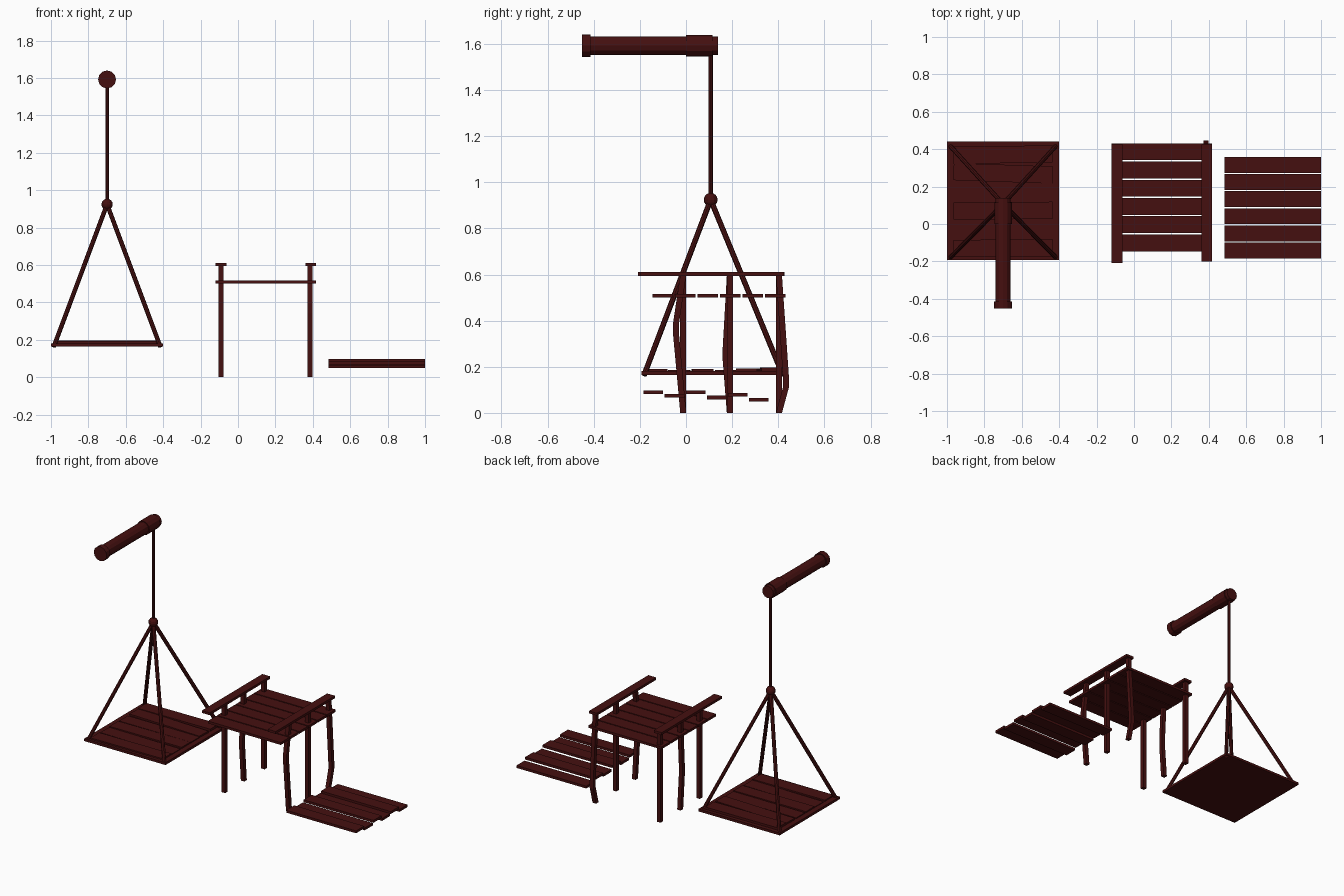
import bpy, bmesh, math
from mathutils import Vector

cube = bpy.data.objects.get("Cube")
if cube:
    bpy.data.objects.remove(cube, do_unlink=True)

wood = bpy.data.materials.new("dark red wood")
wood.use_nodes = True
COLOR = (0.06, 0.005, 0.005, 1)
wood.diffuse_color = COLOR
wood.node_tree.nodes["Principled BSDF"].inputs["Base Color"].default_value = COLOR


def finish(name, bm):
    bmesh.ops.recalc_face_normals(bm, faces=bm.faces)
    mesh = bpy.data.meshes.new(name)
    bm.to_mesh(mesh)
    bm.free()
    mesh.materials.append(wood)
    obj = bpy.data.objects.new(name, mesh)
    bpy.context.collection.objects.link(obj)
    return obj


def box(name, x, y, z, yaw=0):
    """Box from three (min, max) ranges."""
    bm = bmesh.new()
    bmesh.ops.create_cube(bm, size=1)
    for v in bm.verts:
        v.co = [c * (r[1] - r[0]) for c, r in zip(v.co, (x, y, z))]
    obj = finish(name, bm)
    obj.location = [sum(r) / 2 for r in (x, y, z)]
    obj.rotation_euler.z = yaw
    return obj


def rod(name, a, b, radius, sides=8):
    """Straight prism between two points."""
    a, b = Vector(a), Vector(b)
    bm = bmesh.new()
    bmesh.ops.create_cone(bm, cap_ends=True, segments=sides, radius1=radius,
                          radius2=radius, depth=(b - a).length)
    obj = finish(name, bm)
    obj.location = (a + b) / 2
    obj.rotation_euler = (b - a).to_track_quat('Z', 'Y').to_euler()
    return obj


def post(name, x, path, half=0.013):
    """Square post lofted through (y, z) points."""
    bm = bmesh.new()
    rings = [[bm.verts.new((x + sx * half, y + sy * half, z))
              for sx, sy in ((-1, -1), (1, -1), (1, 1), (-1, 1))] for y, z in path]
    for low, high in zip(rings, rings[1:]):
        for i in range(4):
            j = (i + 1) % 4
            bm.faces.new((low[i], low[j], high[j], high[i]))
    bm.faces.new(rings[0])
    bm.faces.new(rings[-1])
    return finish(name, bm)


# Overhead log with two collars
X, ROPE_Y, LOG_Z = -0.7, 0.107, 1.592
for name, y0, y1, r in (("beam_log", -0.448, 0.138, 0.041),
                        ("beam_front_collar", -0.452, -0.415, 0.048),
                        ("beam_rope_collar", 0.0, 0.115, 0.047)):
    rod(name, (X, y0, LOG_Z), (X, y1, LOG_Z), r, 12)

# Hanging rope, knot and four corner ropes
KNOT_Z = 0.924
rod("main_rope", (X, ROPE_Y, KNOT_Z), (X, ROPE_Y, LOG_Z), 0.009)
bm = bmesh.new()
bmesh.ops.create_uvsphere(bm, u_segments=12, v_segments=8, radius=0.03)
finish("rope_knot", bm).location = (X, ROPE_Y, KNOT_Z)
for side, x in (("right", -0.985), ("left", -0.415)):
    for end, y in (("front", -0.182), ("back", 0.42)):
        rod(f"corner_rope_{end}_{side}", (x, y, 0.163), (X, ROPE_Y, KNOT_Z), 0.012)

# Hanging platform with loose planks on top
box("platform_base", (-1, -0.4), (-0.193, 0.441), (0.165, 0.181))
heights = (0.19, 0.185, 0.19, 0.187, 0.192, 0.196)
yaws = (0.01, -0.01, 0.008, 0.0, -0.035, 0.012)
for i, (top, yaw) in enumerate(zip(heights, yaws)):
    y = -0.175 + i * 0.1
    box(f"platform_plank_{i + 1}", (-0.965, -0.435), (y, y + 0.092), (0.178, top), yaw)

# Raised deck
for i in range(6):
    y = -0.146 + i * 0.0975
    box(f"deck_plank_{i + 1}", (-0.12, 0.418), (y, y + 0.09), (0.5, 0.516))

# Hand rails
box("right_rail", (-0.12, -0.062), (-0.209, 0.428), (0.594, 0.61))
box("left_rail", (0.36, 0.418), (-0.2, 0.425), (0.594, 0.61))

# Posts: a straight and a bent one at each station
stations = (("front", -0.012, -0.031, 0.36, 0.385, -0.09),
            ("middle", 0.19, -0.018, 0.25, -0.09, 0.385),
            ("back", 0.403, 0.03, 0.13, 0.385, -0.09))
for name, y, bend, z, bent_x, straight_x in stations:
    post(f"{name}_straight_post", straight_x, [(y, 0), (y, 0.597)])
    post(f"{name}_bent_post", bent_x,
         [(y, 0), (y + bend, z - 0.02), (y + bend, z + 0.03), (y, 0.597)])

# Low uneven boardwalk
for i, z in enumerate((0.089, 0.074, 0.089, 0.067, 0.078, 0.057)):
    y = -0.184 + i * 0.0915
    box(f"walk_plank_{i + 1}", (0.485, 1), (y, y + 0.085), (z - 0.008, z + 0.008))
